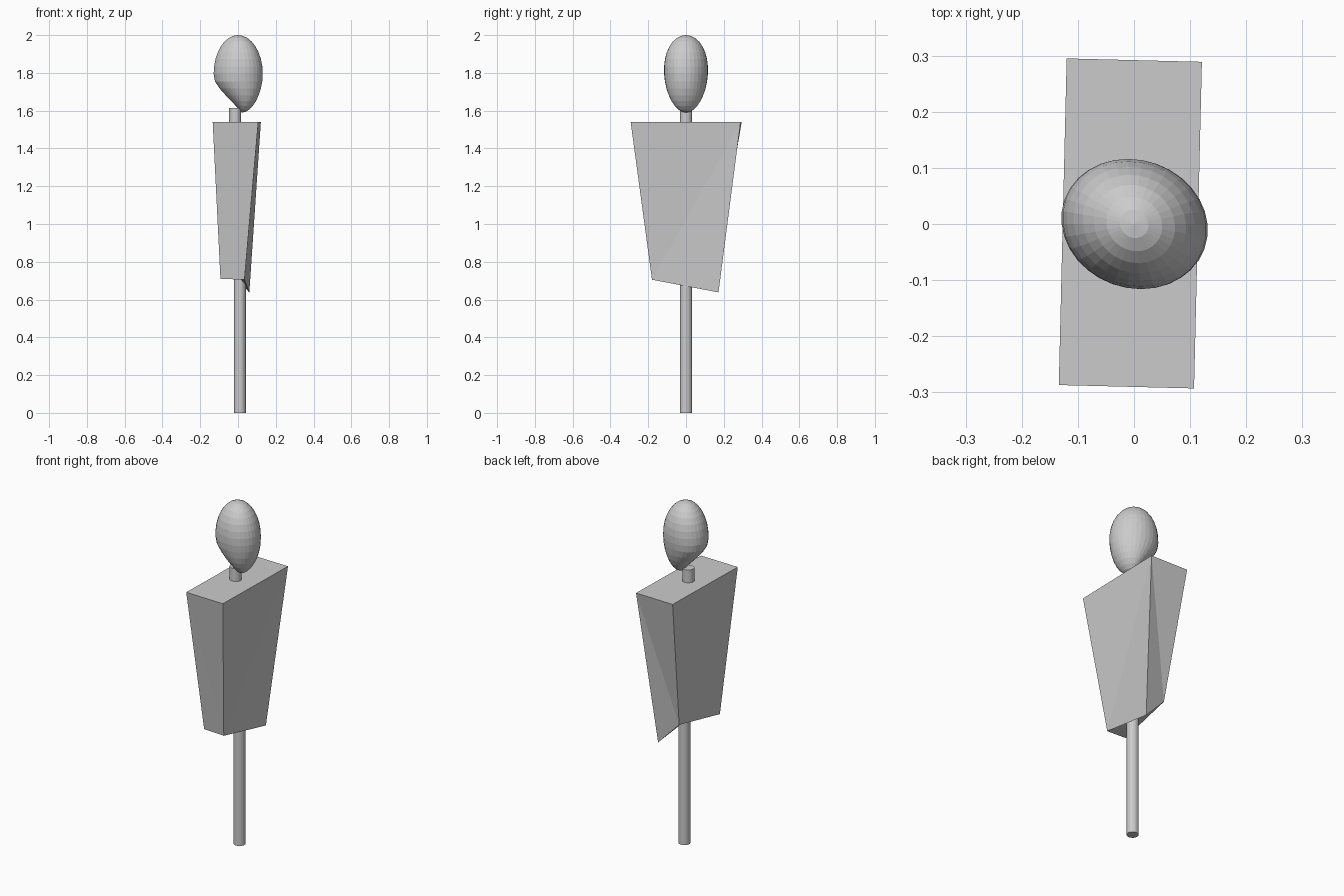
import bpy, bmesh, math

if "Cube" in bpy.data.objects:
    bpy.data.objects.remove(bpy.data.objects["Cube"])


def make_object(name, bm):
    bmesh.ops.recalc_face_normals(bm, faces=bm.faces)
    mesh = bpy.data.meshes.new(name)
    bm.to_mesh(mesh)
    bm.free()
    obj = bpy.data.objects.new(name, mesh)
    bpy.context.collection.objects.link(obj)
    return obj


def rod(name, x, z0, z1, radius=0.032):
    bm = bmesh.new()
    bmesh.ops.create_cone(bm, cap_ends=True, segments=32, radius1=radius,
                          radius2=radius, depth=z1 - z0)
    bmesh.ops.translate(bm, verts=bm.verts, vec=(x, 0, (z0 + z1) / 2))
    return make_object(name, bm)


def interp(table, z):
    for (z0, a), (z1, b) in zip(table, table[1:]):
        if z0 >= z >= z1:
            return a + (b - a) * (z0 - z) / (z0 - z1)
    return table[-1][1]


# Support pole and short neck
rod("pole", 0.01, 0.0, 0.78)
rod("neck", -0.015, 1.54, 1.615)

# Torso: tapered block with a skewed underside (corners run counterclockwise)
top = [(-0.134, -0.287, 1.54), (0.107, -0.293, 1.54),
       (0.121, 0.289, 1.54), (-0.12, 0.295, 1.54)]
bottom = [(-0.093, -0.18, 0.71), (0.034, -0.18, 0.705),
          (0.06, 0.172, 0.638), (-0.07, 0.163, 0.772)]
bm = bmesh.new()
t = [bm.verts.new(c) for c in top]
b = [bm.verts.new(c) for c in bottom]
bm.faces.new(t)
for i in range(4):
    j = (i + 1) % 4
    if i % 2 == 0:      # front and back split
        bm.faces.new((t[i], b[i], b[j]))
        bm.faces.new((t[i], b[j], t[j]))
    else:               # right and left split
        bm.faces.new((t[i], b[i], t[j]))
        bm.faces.new((t[j], b[i], b[j]))
bm.faces.new((b[0], b[3], b[1]))
bm.faces.new((b[1], b[3], b[2]))
make_object("torso", bm)

# Head: egg-shaped sphere, cut back under the chin on the -x side
left_edge = [(1.80, -0.13), (1.77, -0.128), (1.74, -0.116), (1.70, -0.083),
             (1.65, -0.035), (1.62, -0.006), (1.59, 0.02)]
mid_z, half_z = 1.795, 0.205
bm = bmesh.new()
bmesh.ops.create_uvsphere(bm, u_segments=32, v_segments=16, radius=1)
for v in bm.verts:
    ux, uy, uz = v.co
    z = mid_z + half_z * uz
    r = math.sqrt(max(0.0, 1 - uz * uz))
    right = 0.131 * r
    left = -0.129 * r
    if uz < 0:
        right += 0.02 * uz ** 4 * (1 - r)
        left = max(left, interp(left_edge, z))
    u = ux / r if r > 1e-4 else 0
    y = 0.116 * uy * (1 + 0.1 * uz)
    x = (left + right) / 2 + u * (right - left) / 2 - 0.1 * y
    v.co = (x, y, z)
make_object("head", bm)
